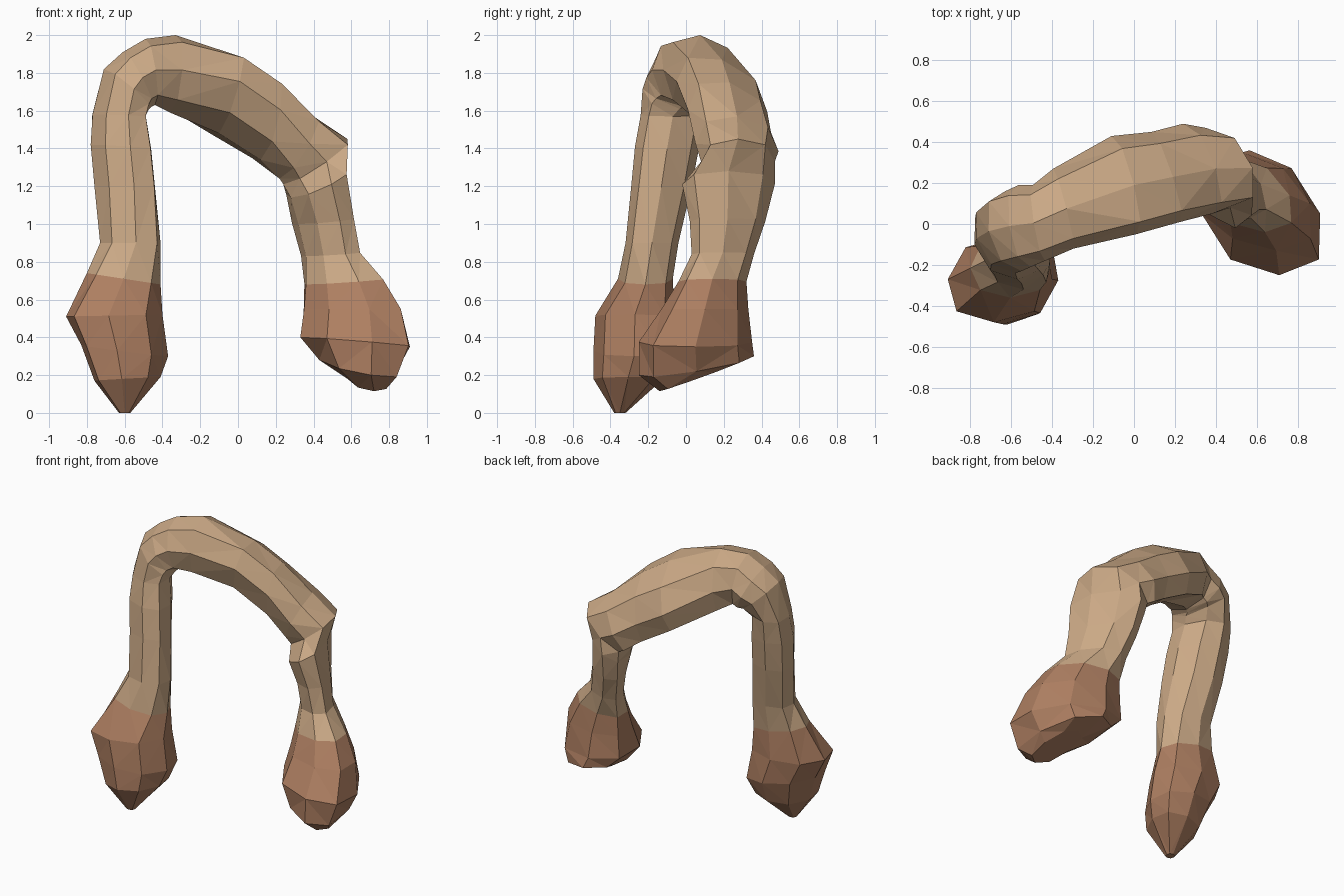
import bpy
import bmesh
from math import cos, sin, tau, copysign
from mathutils import Vector

SIDES = 8

default_cube = bpy.data.objects.get("Cube")
if default_cube:
    bpy.data.objects.remove(default_cube, do_unlink=True)


def make_material(name, colour):
    material = bpy.data.materials.new(name)
    material.use_nodes = True
    material.diffuse_color = colour
    shader = material.node_tree.nodes["Principled BSDF"]
    shader.inputs["Base Color"].default_value = colour
    shader.inputs["Roughness"].default_value = 0.9
    return material


# Cross-sections in hundredths of a unit:
# outer x, outer z, inner x, inner z, front y, back y,
# then optional sideways skew and tilt of the back edge
left_limb = [
    (-63, 0, -57, 0, -38, -32),
    (-76, 17, -41, 19, -49, -12, 3),
    (-83, 36, -37, 30, -49, -6, 4),
    (-91, 51, -40, 52, -48, -6, 3),
    (-80, 74, -41, 68, -36, -7),
    (-73, 90, -41, 90, -32, -4, -3),
    (-76, 120, -44, 120, -29, 3, -5),
    (-78, 142, -46, 140, -27, 7, -5),
    (-77, 158, -49, 157, -24, 10, -5),
]
bridge = [
    (-71, 182, -47, 161, -23, 16, -4),
    (-61, 191, -46, 162, -21, 19, -3, -1),
    (-49, 198, -44, 163, -18, 19, -3, -1),
    (-33, 200, -36, 159, -12, 27, -5, -2),
    (0, 187, -10, 148, -5, 43, -6, -8),
    (19, 175, 12, 134, 1, 45, -7, -6),
    (40, 157, 22, 124, 5, 49, -7, -2),
    (58, 145, 24, 121, 8, 47, -6),
]
right_limb = [
    (55, 128, 28, 114, -2, 47, -8),
    (58, 103, 32, 100, 2, 42, -9),
    (62, 85, 36, 83, 3, 36, -8),
    (76, 71, 36, 68, -4, 32, -8),
    (86, 55, 35, 55, -13, 33, -9),
    (91, 35, 33, 40, -25, 35, -9),
    (84, 22, 43, 28, -25, 36, -7, 5),
    (78, 17, 58, 18, -14, 20, -4, 6),
]


def squared(value):
    """Push a circle coordinate outward for a slightly boxy section."""
    return copysign(abs(value) ** 0.85, value) if abs(value) > 1e-6 else 0.0


def add_ring(bm, ox, oz, ix, iz, front, back, skew=0, tilt=0):
    outer = Vector((ox, 0, oz)) / 100
    inner = Vector((ix, 0, iz)) / 100
    centre = (outer + inner) / 2
    centre.y = (front + back) / 200
    across = (outer - inner) / 2
    depth = Vector((skew, (back - front) / 2, tilt)) / 100
    ring = []
    for i in range(SIDES):
        angle = tau * i / SIDES
        point = centre + across * squared(cos(angle)) + depth * squared(sin(angle))
        ring.append(bm.verts.new(point))
    return ring


# One continuous drooping limb, lofted through all sections
bm = bmesh.new()
rings = [add_ring(bm, *section) for section in left_limb + bridge + right_limb]
for lower, upper in zip(rings, rings[1:]):
    for i in range(SIDES):
        j = (i + 1) % SIDES
        bm.faces.new((lower[i], lower[j], upper[j], upper[i]))
bm.faces.new(rings[0])
bm.faces.new(rings[-1])

# Triangulated facets give the irregular hewn surface
bmesh.ops.triangulate(bm, faces=bm.faces[:], quad_method="SHORT_EDGE")
bmesh.ops.recalc_face_normals(bm, faces=bm.faces[:])

# Darker feet at both ends, with a ragged edge along the facets
for face in bm.faces:
    face.smooth = False
    face.material_index = 1 if face.calc_center_median().z < 0.71 else 0

mesh = bpy.data.meshes.new("arched_limb")
bm.to_mesh(mesh)
bm.free()
mesh.materials.append(make_material("tan", (0.60, 0.40, 0.24, 1)))
mesh.materials.append(make_material("reddish brown", (0.42, 0.21, 0.12, 1)))
arched_limb = bpy.data.objects.new("arched_limb", mesh)
bpy.context.collection.objects.link(arched_limb)
